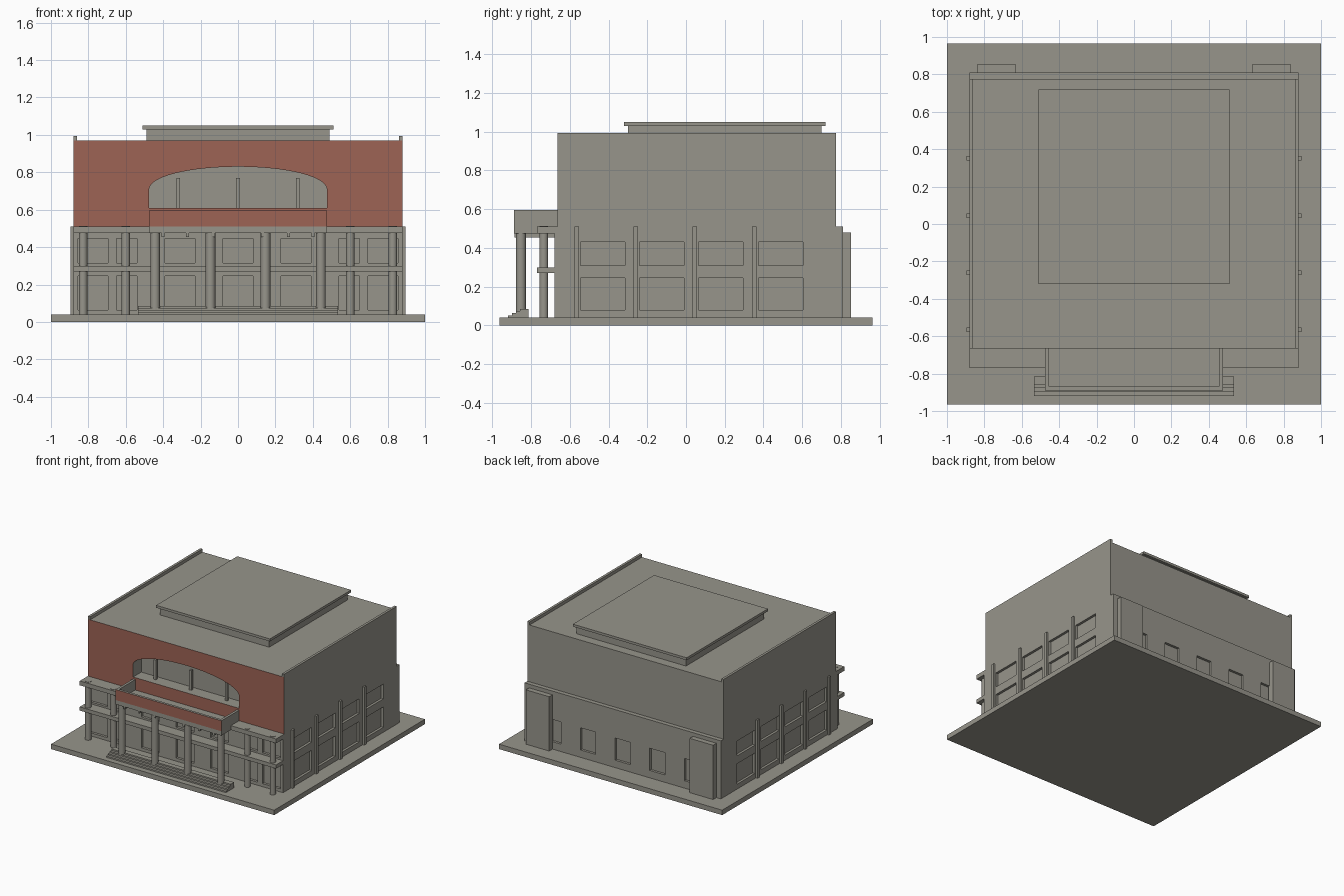
import bpy, bmesh, math

if "Cube" in bpy.data.objects:
    bpy.data.objects.remove(bpy.data.objects["Cube"])


def material(name, rgb):
    m = bpy.data.materials.new(name)
    m.diffuse_color = (*rgb, 1)
    m.use_nodes = True
    m.node_tree.nodes["Principled BSDF"].inputs["Base Color"].default_value = m.diffuse_color
    return m


STONE = material("grey_stone", (0.31, 0.30, 0.26))
BRICK = material("red_brick", (0.34, 0.125, 0.09))


def make(name, bm):
    bmesh.ops.recalc_face_normals(bm, faces=bm.faces)
    me = bpy.data.meshes.new(name)
    bm.to_mesh(me)
    bm.free()
    me.materials.append(STONE)
    me.materials.append(BRICK)
    ob = bpy.data.objects.new(name, me)
    bpy.context.collection.objects.link(ob)
    return ob


def add_box(bm, x0, x1, y0, y1, z0, z1):
    vs = bmesh.ops.create_cube(bm, size=1)["verts"]
    for v in vs:
        v.co = ((x0 + x1) / 2 + v.co.x * (x1 - x0),
                (y0 + y1) / 2 + v.co.y * (y1 - y0),
                (z0 + z1) / 2 + v.co.z * (z1 - z0))


def boxes(name, items):
    bm = bmesh.new()
    for it in items:
        add_box(bm, *it)
    return make(name, bm)


def add_prism(bm, pts, axis, a, b):
    """Extrude a closed profile along x (points are y,z) or y (points are x,z)."""
    def co(p, t):
        return (t, p[0], p[1]) if axis == "x" else (p[0], t, p[1])
    face = bm.faces.new([bm.verts.new(co(p, a)) for p in pts])
    ext = bmesh.ops.extrude_face_region(bm, geom=[face])["geom"]
    for v in ext:
        if isinstance(v, bmesh.types.BMVert):
            v.co["xy".index(axis)] = b


def columns(name, spots, r, z0, z1):
    bm = bmesh.new()
    for x, y in spots:
        vs = bmesh.ops.create_cone(bm, cap_ends=True, segments=20, radius1=r,
                                   radius2=r, depth=z1 - z0)["verts"]
        bmesh.ops.translate(bm, verts=vs, vec=(x, y, (z0 + z1) / 2))
    ob = make(name, bm)
    for p in ob.data.polygons:
        p.use_smooth = abs(p.normal.z) < 0.5
    ob.data.set_sharp_from_angle(angle=math.radians(40))
    return ob


# Ground slab
boxes("base_slab", [(-1, 1, -0.965, 0.965, 0, 0.04)])

# Main hall: stepped side profile extruded across the width
bm = bmesh.new()
add_prism(bm, [(-0.68, 0.04), (-0.68, 0.49), (-0.665, 0.49), (-0.665, 0.97),
               (0.775, 0.97), (0.775, 0.51), (0.81, 0.51), (0.81, 0.04)],
          "x", -0.88, 0.88)
hall = make("main_hall", bm)

# Cutters: side, front and back windows, and the arched loggia
bm = bmesh.new()
side_z = [(0.08, 0.245), (0.31, 0.43)]
for y0 in (-0.545, -0.24, 0.065, 0.375):
    for z0, z1 in side_z:
        for s in (-1, 1):
            add_box(bm, *sorted((s * 0.86, s * 0.95)), y0, y0 + 0.23, z0, z1)
for x, w in ((-0.775, 0.16), (-0.595, 0.11), (-0.31, 0.16), (0, 0.16),
             (0.31, 0.16), (0.595, 0.11), (0.775, 0.16)):
    for z0, z1 in ((0.065, 0.245), (0.315, 0.445)):
        add_box(bm, x - w / 2, x + w / 2, -0.75, -0.66, z0, z1)
for i in range(-2, 3):
    add_box(bm, i * 0.31 - 0.068, i * 0.31 + 0.068, 0.79, 0.9, 0.10, 0.28)
arch = [(-0.475, 0.61), (0.475, 0.61)]
for i in range(33):
    a = math.pi * i / 32
    arch.append((0.475 * math.cos(a), 0.71 + 0.12 * math.sin(a)))
add_prism(bm, arch, "y", -0.75, -0.56)
cutter = make("opening_cutter", bm)
cutter.hide_render = True

mod = hall.modifiers.new("openings", "BOOLEAN")
mod.object = cutter
mod.operation = "DIFFERENCE"
mod.solver = "EXACT"
bpy.context.view_layer.objects.active = hall
hall.select_set(True)
bpy.ops.object.modifier_apply(modifier=mod.name)
bpy.data.objects.remove(cutter)

# Brick on the upper street front only
for p in hall.data.polygons:
    p.material_index = int(p.normal.y < -0.9 and p.center.z > 0.5
                           and p.center.y < -0.65)

# Loggia mullions
boxes("loggia_mullions", [(x - 0.01, x + 0.01, -0.61, -0.59, 0.61, 0.77)
                          for x in (-0.32, 0, 0.32)])

# Roof parapets and raised roof
boxes("side_parapets", [(-0.88, -0.86, -0.665, 0.775, 0.97, 0.995),
                        (0.86, 0.88, -0.665, 0.775, 0.97, 0.995)])
boxes("raised_roof", [(-0.49, 0.49, -0.30, 0.70, 0.97, 1.03)])
boxes("raised_roof_cap", [(-0.51, 0.51, -0.32, 0.72, 1.03, 1.05)])

# Side piers between the windows
boxes("side_piers", [(*sorted((s * 0.87, s * 0.895)), y - 0.012, y + 0.012, 0.04, 0.51)
                     for s in (-1, 1) for y in (-0.565, -0.26, 0.045, 0.352)])

# Rear stair towers
boxes("rear_towers", [(-0.84, -0.63, 0.80, 0.852, 0.04, 0.48),
                      (0.63, 0.84, 0.80, 0.852, 0.04, 0.48)])

# Front galleries
boxes("upper_gallery", [(-0.88, -0.475, -0.77, -0.66, 0.475, 0.51),
                        (0.475, 0.88, -0.77, -0.66, 0.475, 0.51)])
boxes("middle_gallery", [(-0.88, 0.88, -0.77, -0.675, 0.27, 0.30)])

# Balcony over the entrance, with brick parapet front
boxes("balcony_floor", [(-0.475, 0.475, -0.89, -0.66, 0.475, 0.51)])
parapet = boxes("balcony_parapet", [
    (-0.475, 0.475, -0.89, -0.87, 0.51, 0.595),
    (-0.475, -0.455, -0.87, -0.665, 0.51, 0.595),
    (0.455, 0.475, -0.87, -0.665, 0.51, 0.595)])
for p in parapet.data.polygons:
    p.material_index = int(p.normal.y < -0.9 and p.center.y < -0.88)
boxes("balcony_joists", [(x - 0.008, x + 0.008, -0.885, -0.67, 0.455, 0.475)
                         for x in (-0.40, -0.27, -0.13, 0.13, 0.27, 0.40)])

# Columns
columns("entrance_columns", [(x, -0.853) for x in (-0.443, -0.147, 0.147, 0.443)],
        0.026, 0.05, 0.48)
columns("gallery_columns", [(s * x, -0.735) for s in (-1, 1) for x in (0.6, 0.828)],
        0.023, 0.035, 0.513)

# Entrance steps
boxes("entrance_steps", [(-0.535, 0.535, -0.92 + 0.021 * i, -0.815,
                          0.04 + 0.0112 * i, 0.04 + 0.0112 * (i + 1))
                         for i in range(4)])
